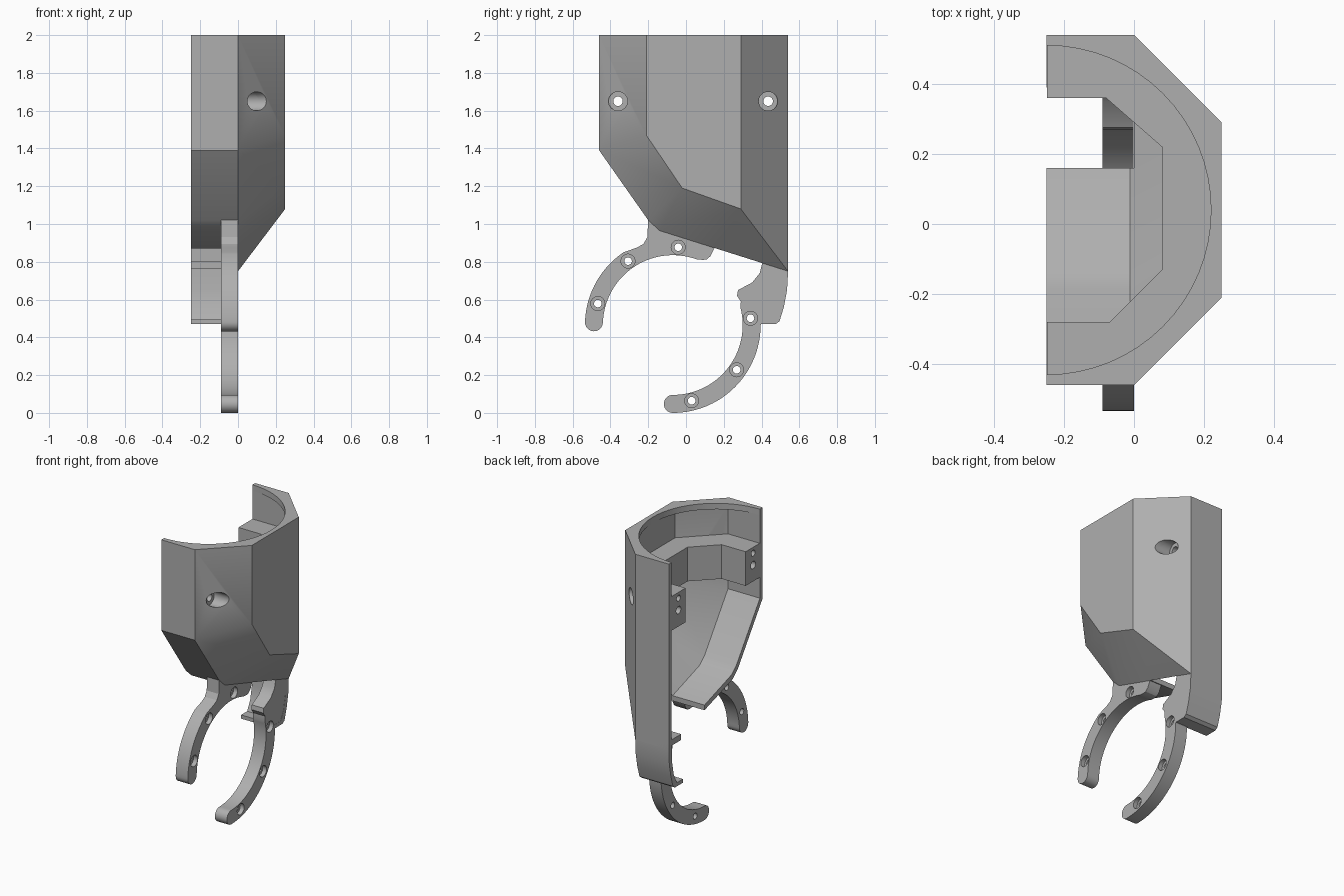
import bpy, bmesh
from math import sin, cos, radians
from mathutils import Vector

default = bpy.data.objects.get("Cube")
if default:
    bpy.data.objects.remove(default, do_unlink=True)

grey = bpy.data.materials.new("light_grey")
grey.use_nodes = True
grey.diffuse_color = (0.43, 0.43, 0.43, 1)
grey.node_tree.nodes["Principled BSDF"].inputs["Base Color"].default_value = grey.diffuse_color


def finish(name, bm):
    bmesh.ops.recalc_face_normals(bm, faces=bm.faces)
    mesh = bpy.data.meshes.new(name)
    bm.to_mesh(mesh)
    bm.free()
    mesh.materials.append(grey)
    obj = bpy.data.objects.new(name, mesh)
    bpy.context.collection.objects.link(obj)
    return obj


def prism(name, pts, axis, lo, hi):
    """Extrude a 2D outline along x (points are y, z) or z (points are x, y)."""
    bm = bmesh.new()
    place = (lambda a, b: (lo, a, b)) if axis == "x" else (lambda a, b: (a, b, lo))
    face = bm.faces.new([bm.verts.new(place(*p)) for p in pts])
    new = bmesh.ops.extrude_face_region(bm, geom=[face])["geom"]
    step = (hi - lo, 0, 0) if axis == "x" else (0, 0, hi - lo)
    bmesh.ops.translate(bm, vec=step, verts=[v for v in new if isinstance(v, bmesh.types.BMVert)])
    return finish(name, bm)


def hull(name, slices):
    """Convex solid through (y, z) outlines placed at several x positions."""
    bm = bmesh.new()
    for x, pts in slices:
        for y, z in pts:
            bm.verts.new((x, y, z))
    out = bmesh.ops.convex_hull(bm, input=bm.verts)
    bmesh.ops.delete(bm, geom=out["geom_interior"], context="VERTS")
    bmesh.ops.dissolve_limit(bm, angle_limit=0.01, verts=bm.verts, edges=bm.edges)
    return finish(name, bm)


def arc(cy, cz, r, a0, a1, n):
    angles = [radians(a0 + (a1 - a0) * i / n) for i in range(n + 1)]
    return [(cy + r * cos(a), cz + r * sin(a)) for a in angles]


def hole(y, z, r, lo, hi):
    return prism("hole_cutter", arc(y, z, r, 0, 348.75, 31), "x", lo, hi)


def cut(obj, cutters):
    bpy.context.view_layer.objects.active = obj
    for c in cutters:
        c.hide_render = True
        mod = obj.modifiers.new("cut", "BOOLEAN")
        mod.operation = "DIFFERENCE"
        mod.solver = "EXACT"
        mod.object = c
        bpy.ops.object.modifier_apply(modifier=mod.name)
        bpy.data.objects.remove(c, do_unlink=True)


# Cover shell: faceted outside, hollowed, with a round lip at the top
wide = [(-.46, 2), (-.46, 1.39), (-.2, 1.02), (-.14, .965), (.54, .75), (.54, 2)]
narrow = [(-.21, 2), (-.21, 1.47), (-.02, 1.19), (.29, 1.08), (.29, 2)]
shell = hull("cover_shell", [(-.25, wide), (0, wide), (.25, narrow)])
wide_in = [(-.43, 1.96), (-.43, 1.4), (-.18, 1.045), (-.13, 1), (.51, .79), (.51, 1.96)]
narrow_in = [(-.198, 1.96), (-.198, 1.48), (-.01, 1.225), (.278, 1.12), (.278, 1.96)]


def screw_cutters():
    """Screw holes with counterbores through the shell corners."""
    out = []
    for y in (-.36, .435):
        out += [hole(y, 1.65, .05, .04, .4), hole(y, 1.65, .025, -.4, .3),
                hole(y, 1.73, .02, -.4, -.15)]
    return out


cut(shell, [
    hull("cavity", [(-.4, wide_in), (-.012, wide_in), (.22, narrow_in)]),
    prism("lip_cutter", arc(-.25, .04, .47, 0, 354.375, 63), "z", 1.9, 2.2),
    prism("floor_opening", [(.16, .5), (.509, .5), (.509, 1.1), (.16, 1.1)], "x", -.4, 0),
] + screw_cutters())

# Inner ledge whose ends form the two screw bosses
ledge = prism("screw_ledge", [
    (-.249, -.45), (-.004, -.45), (.24, -.206), (.24, .286), (-.004, .53), (-.249, .53),
    (-.249, .36), (-.08, .36), (.08, .22), (.08, -.13), (-.07, -.28), (-.249, -.28)],
    "z", 1.54, 1.77)
cut(ledge, screw_cutters())

# Back wall continuing down below the shell, with a hooked bottom flange and a tab
back_wall = prism("lower_back_wall", [
    (.54, .8), (.54, .74), (.535, .65), (.518, .56), (.495, .485), (.475, .47), (.39, .47),
    (.39, .495), (.455, .495), (.487, .56), (.505, .65), (.51, .8)], "x", -.25, 0)
tab = prism("back_tab", [(.41, .765), (.525, .765), (.525, .805), (.41, .805)], "x", -.25, -.002)

# Two curved clamp arms on one shared circle
CY, CZ, R, W = -.07, .465, .4175, .0475


def end_cap(angle, start, stop):
    a = radians(angle)
    return arc(CY + R * cos(a), CZ + R * sin(a), W, start, stop, 12)


front_arm = prism("front_clamp_arm",
    arc(CY, CZ, R + W, 178, 124, 24)
    + [(-.26, .875), (-.225, .895), (-.205, .93), (-.2, 1.02), (-.13, .985), (.15, .89),
       (.15, .87), (.13, .83), (.11, .813), (.09, .81)]
    + arc(CY, CZ, R - W, 70, 178, 40) + end_cap(178, 358, 178)[1:-1], "x", -.09, 0)
back_arm = prism("back_clamp_arm",
    arc(CY, CZ, R - W, -90, 14, 40)
    + [(.29, .59), (.27, .62), (.275, .65), (.35, .69), (.39, .74), (.41, .82), (.52, .8),
       (.525, .64), (.505, .56), (.485, .485), (.465, .472), (.4, .472)]
    + arc(CY, CZ, R + W, 0, -90, 36) + end_cap(-90, -90, -270)[1:-1], "x", -.09, -.001)

# Counterbored holes along the arms
for arm, angles in ((front_arm, (164, 125, 86)), (back_arm, (5, -35, -76))):
    cutters = []
    for a in angles:
        y, z = CY + .413 * cos(radians(a)), CZ + .413 * sin(radians(a))
        cutters += [hole(y, z, .037, -.03, .1), hole(y, z, .02, -.2, .1)]
    cut(arm, cutters)

# Smooth the rounded surfaces, keep the creases
for obj in (shell, ledge, back_wall, tab, front_arm, back_arm):
    bpy.ops.object.select_all(action="DESELECT")
    obj.select_set(True)
    bpy.context.view_layer.objects.active = obj
    bpy.ops.object.shade_smooth_by_angle(angle=radians(25))
